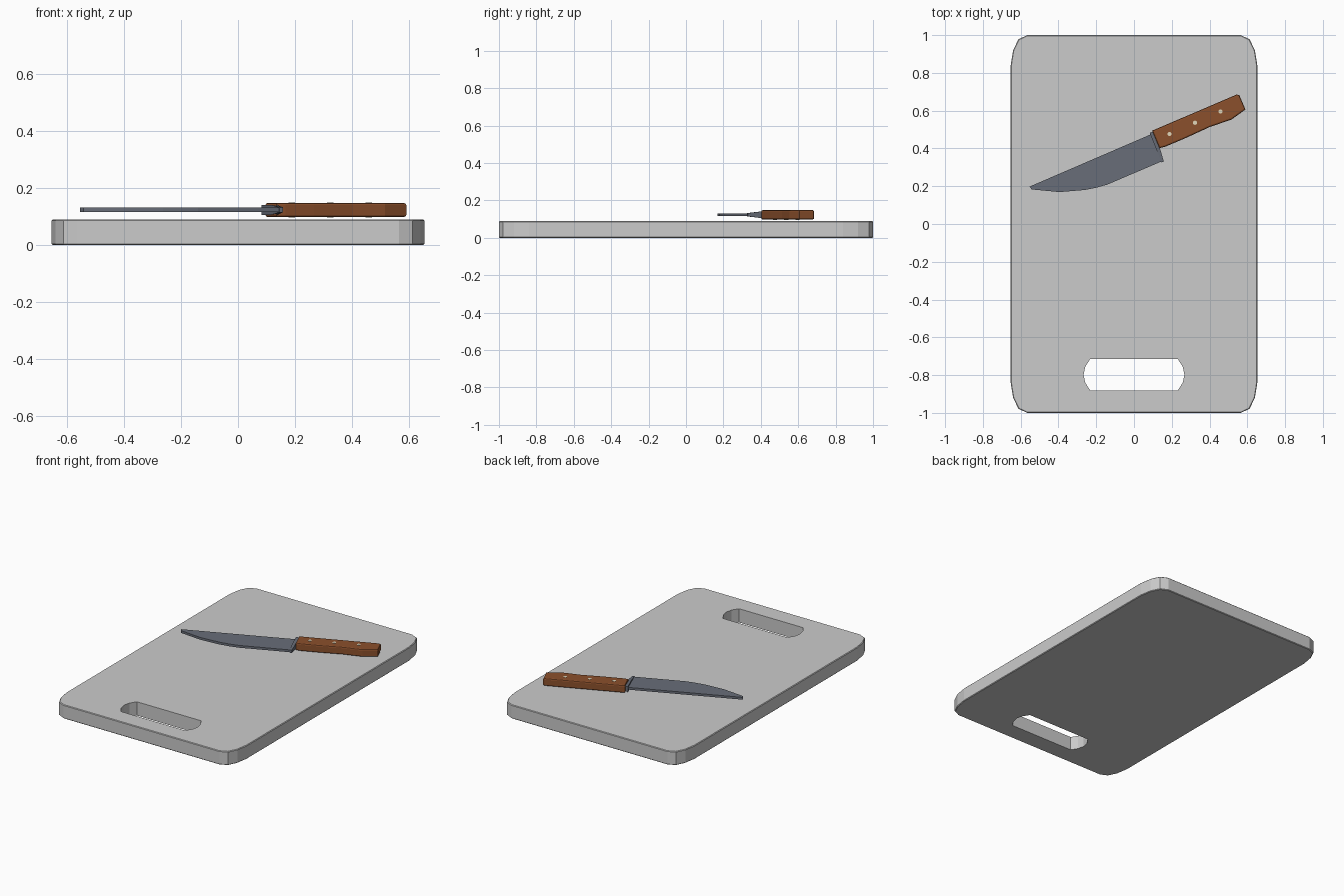
import bpy, bmesh
from mathutils import Vector

if "Cube" in bpy.data.objects:
    bpy.data.objects.remove(bpy.data.objects["Cube"])


def material(name, rgb):
    m = bpy.data.materials.new(name)
    m.diffuse_color = (*rgb, 1)
    m.use_nodes = True
    m.node_tree.nodes["Principled BSDF"].inputs["Base Color"].default_value = m.diffuse_color
    return m


def prism(name, outline, z0, z1, mat=None, bevel=0, segments=1):
    """Extrude an outline from z0 to z1, optionally bevelling both rims."""
    bm = bmesh.new()
    face = bm.faces.new([bm.verts.new((x, y, z0)) for x, y in outline])
    ext = bmesh.ops.extrude_face_region(bm, geom=[face])["geom"]
    bmesh.ops.translate(bm, vec=(0, 0, z1 - z0),
                        verts=[v for v in ext if isinstance(v, bmesh.types.BMVert)])
    bmesh.ops.recalc_face_normals(bm, faces=bm.faces)
    if bevel:
        rims = [e for e in bm.edges if abs(e.verts[0].co.z - e.verts[1].co.z) < 1e-5]
        bmesh.ops.bevel(bm, geom=rims, offset=bevel, segments=segments,
                        profile=0.5, affect='EDGES')
    me = bpy.data.meshes.new(name)
    bm.to_mesh(me)
    bm.free()
    ob = bpy.data.objects.new(name, me)
    bpy.context.collection.objects.link(ob)
    if mat:
        me.materials.append(mat)
    return ob


def four_way(quarter, cy=0):
    """Mirror a quarter outline (top to right side) into all four quadrants."""
    right = quarter + [(x, -y) for x, y in reversed(quarter) if y]
    return [(x, y + cy) for x, y in right + [(-x, y) for x, y in reversed(right)]]


steel = material("steel", (0.14, 0.155, 0.19))
wood = material("wood", (0.26, 0.08, 0.025))
cream = material("rivet_metal", (0.75, 0.68, 0.5))

# Board with clipped corners and a grip slot
board = prism("cutting_board",
              four_way([(0.565, 1.0), (0.612, 0.978), (0.64, 0.92), (0.653, 0.84)]),
              0, 0.09, bevel=0.004)
cutter = prism("grip_slot_cutter",
               four_way([(0.232, 0.083), (0.258, 0.042), (0.267, 0)], -0.798), -0.1, 0.2)
cutter.hide_render = True
cutter.hide_viewport = False
cut = board.modifiers.new("grip_slot", 'BOOLEAN')
cut.operation = 'DIFFERENCE'
cut.solver = 'EXACT'
cut.object = cutter
bpy.context.view_layer.objects.active = board
bpy.ops.object.modifier_apply(modifier=cut.name)
bpy.data.objects.remove(cutter)

# Blade
prism("knife_blade",
      [(-0.553, 0.198), (0.09, 0.475), (0.15, 0.333), (-0.14, 0.209), (-0.2, 0.192),
       (-0.262, 0.18), (-0.394, 0.169), (-0.542, 0.183)],
      0.116, 0.131, steel)

# Bolster, thinning towards the heel of the blade
bolster = prism("knife_bolster",
                [(0.083, 0.482), (0.106, 0.491), (0.137, 0.402), (0.158, 0.331),
                 (0.145, 0.326), (0.116, 0.4)],
                0.106, 0.141, steel)
for v in bolster.data.vertices:
    if v.co.y < 0.35:
        v.co.z = 0.1235 + (v.co.z - 0.1235) * 0.5

# Handle
prism("knife_handle",
      [(0.096, 0.494), (0.543, 0.685), (0.557, 0.683), (0.59, 0.606), (0.516, 0.553),
       (0.40, 0.513), (0.267, 0.452), (0.167, 0.41), (0.135, 0.402)],
      0.098, 0.148, wood, bevel=0.008, segments=2)

# Rivets through the handle
for i in range(3):
    p = Vector((0.188, 0.476, 0.123)).lerp(Vector((0.458, 0.596, 0.123)), i / 2)
    bpy.ops.mesh.primitive_cylinder_add(vertices=12, radius=0.011, depth=0.053, location=p)
    rivet = bpy.context.object
    rivet.name = f"handle_rivet_{i + 1}"
    rivet.data.materials.append(cream)
